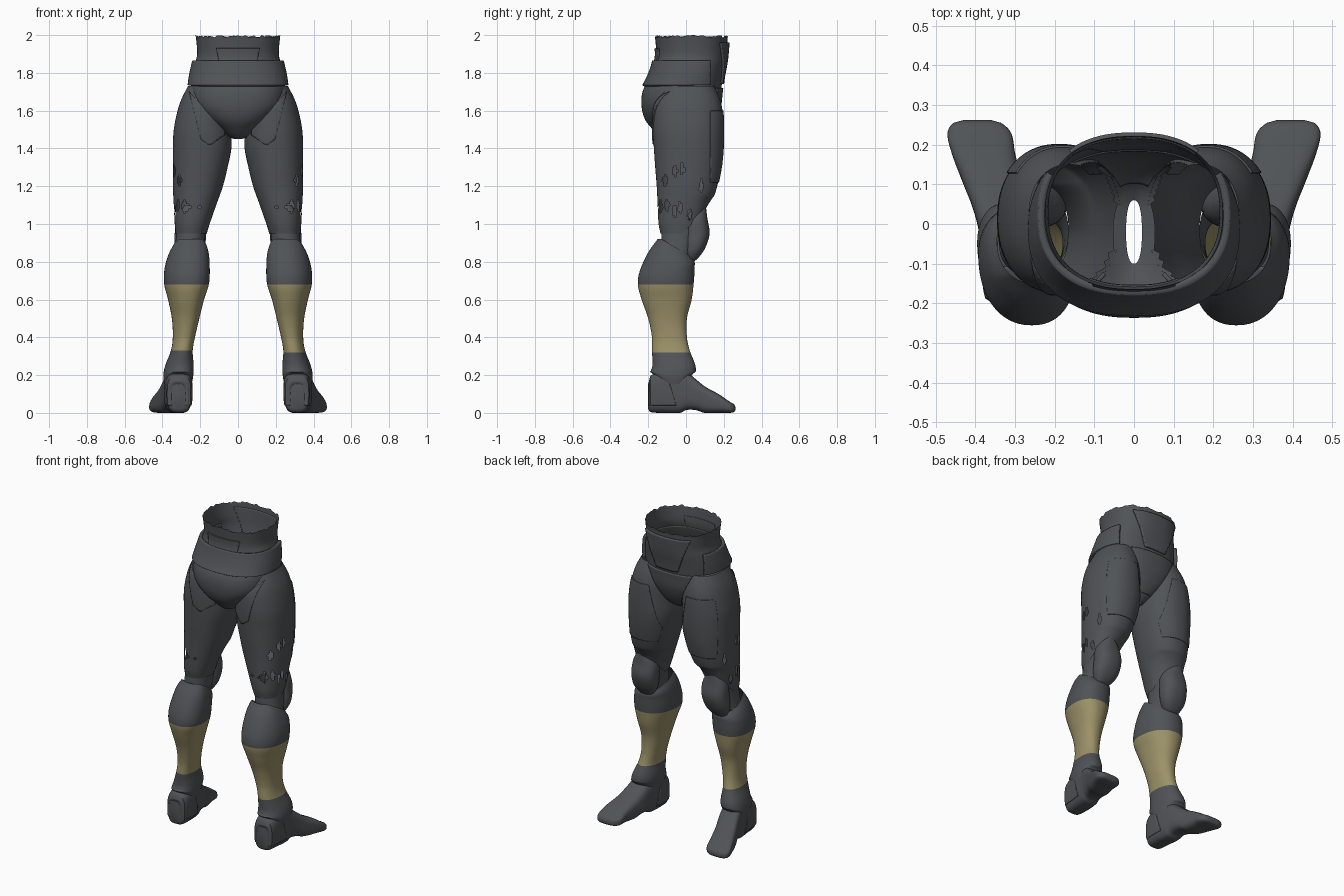
import bpy, bmesh, math, random
from mathutils import Vector

random.seed(4)
cube = bpy.data.objects.get("Cube")
if cube:
    bpy.data.objects.remove(cube)


def material(name, rgb):
    m = bpy.data.materials.new(name)
    m.use_nodes = True
    m.diffuse_color = (*rgb, 1)
    m.node_tree.nodes["Principled BSDF"].inputs["Base Color"].default_value = (*rgb, 1)
    return m


GREY = material("dark_grey", (0.08, 0.087, 0.094))
GOLD = material("dull_gold", (0.33, 0.285, 0.14))


def clamp(v):
    return max(0.0, min(1.0, v))


def at(st, u):
    """Smoothly interpolated section extents (a0, a1, b0, b1) at position u."""
    u = max(st[0][0], min(st[-1][0], u))
    i = max(j for j in range(len(st) - 1) if st[j][0] <= u)
    h = st[i + 1][0] - st[i][0]
    t = (u - st[i][0]) / h

    def slope(j, c):
        lo, hi = st[max(j - 1, 0)], st[min(j + 1, len(st) - 1)]
        return (hi[c] - lo[c]) / (hi[0] - lo[0])

    return [st[i][c] * (1 + 2 * t) * (1 - t) ** 2 + st[i + 1][c] * t * t * (3 - 2 * t)
            + h * (slope(i, c) * t * (1 - t) ** 2 - slope(i + 1, c) * t * t * (1 - t))
            for c in range(1, 5)]


def inside(st, co, p, limit):
    """Whether a point lies within a vertical loft shrunk by limit."""
    if not st[0][0] < co.z < st[-1][0]:
        return False
    a0, a1, b0, b1 = at(st, co.z)
    dx = abs(2 * co.x - a0 - a1) / (a1 - a0)
    dy = abs(2 * co.y - b0 - b1) / (b1 - b0)
    return dx ** (2 / p) + dy ** (2 / p) < limit


def loft(st, axis="z", p=0.9, k=0.0, step=0.012, grow=0.0, warp=None, caps=False, segs=96):
    """Skin rounded sections along an axis; k leans each section sideways."""
    bm = bmesh.new()
    n = math.ceil((st[-1][0] - st[0][0]) / step)
    rings = []
    for i in range(n + 1):
        u = st[0][0] + (st[-1][0] - st[0][0]) * i / n
        a0, a1, b0, b1 = at(st, u)
        ring = []
        for j in range(segs):
            t = math.tau * j / segs
            c = math.copysign(abs(math.cos(t)) ** p, math.cos(t))
            s = math.copysign(abs(math.sin(t)) ** p, math.sin(t))
            a = (a0 + a1) / 2 + ((a1 - a0) / 2 + grow) * (c * math.sqrt(1 - k * k) + k * s)
            b = (b0 + b1) / 2 + ((b1 - b0) / 2 + grow) * s
            co = Vector((a, b, u)) if axis == "z" else Vector((a, u, b))
            if warp:
                warp(co)
            ring.append(bm.verts.new(co))
        rings.append(ring)
    for r, q in zip(rings, rings[1:]):
        for j in range(segs):
            m = (j + 1) % segs
            bm.faces.new((r[j], r[m], q[m], q[j]))
    if caps:
        bm.faces.new(rings[0][::-1])
        bm.faces.new(rings[-1])
    if axis == "y":
        bmesh.ops.reverse_faces(bm, faces=bm.faces)
    return bm


def cut(bm, planes):
    """Trim to the positive side of every plane (point, normal)."""
    for co, no in planes:
        geom = bm.verts[:] + bm.edges[:] + bm.faces[:]
        bmesh.ops.bisect_plane(bm, geom=geom, plane_co=co, plane_no=no, clear_inner=True)
    return bm


def remove_faces(bm, rule):
    dead = [f for f in bm.faces if rule(f.calc_center_median())]
    bmesh.ops.delete(bm, geom=dead, context="FACES")


def finish(name, bm, side=1, thick=0, rule=None):
    if side < 0:
        for v in bm.verts:
            v.co.x *= -1
        bmesh.ops.reverse_faces(bm, faces=bm.faces)
    if rule:
        for f in bm.faces:
            f.material_index = int(rule(f.calc_center_median()))
    me = bpy.data.meshes.new(name)
    bm.to_mesh(me)
    bm.free()
    me.materials.append(GREY)
    me.materials.append(GOLD)
    ob = bpy.data.objects.new(name, me)
    bpy.context.collection.objects.link(ob)
    bpy.ops.object.select_all(action="DESELECT")
    ob.select_set(True)
    bpy.context.view_layer.objects.active = ob
    bpy.ops.object.shade_smooth_by_angle(angle=math.radians(40))
    if thick:
        mod = ob.modifiers.new("thickness", "SOLIDIFY")
        mod.thickness = thick
        mod.offset = -1


# Section tables: position, then low and high extents on the two other axes
PELVIS = [(1.45, -.02, .02, -.1, .06), (1.46, -.05, .05, -.13, .08), (1.5, -.1, .1, -.175, .12),
          (1.55, -.17, .17, -.215, .15), (1.62, -.235, .235, -.235, .175), (1.7, -.25, .25, -.23, .185),
          (1.78, -.243, .243, -.19, .195), (1.85, -.228, .228, -.165, .208),
          (1.9, -.216, .216, -.157, .214), (2, -.224, .224, -.165, .222)]
THIGH = [(.95, .165, .33, -.135, .1), (1, .15, .335, -.145, .11), (1.1, .115, .34, -.15, .135),
         (1.2, .08, .345, -.155, .165), (1.3, .055, .345, -.163, .185), (1.4, .035, .345, -.17, .195),
         (1.5, .035, .34, -.175, .197), (1.6, .04, .32, -.17, .193), (1.66, .05, .3, -.155, .18),
         (1.73, .06, .265, -.12, .15)]
SHIN = [(.15, .245, .39, -.165, .03), (.2, .237, .395, -.19, .05), (.25, .235, .385, -.178, .05),
        (.33, .24, .355, -.18, .02), (.4, .228, .345, -.18, .005), (.5, .205, .35, -.2, .005),
        (.6, .18, .37, -.235, .03), (.68, .155, .39, -.255, .04), (.75, .15, .39, -.245, .045),
        (.85, .155, .37, -.2, .045), (.92, .17, .345, -.15, .03)]
KNEE = [(.8, .235, .3, .0, .04), (.82, .21, .315, -.01, .065), (.87, .18, .335, -.01, .1),
        (.95, .168, .335, -.01, .125), (1.03, .175, .325, 0, .113), (1.1, .225, .285, .04, .105)]
SLEEVE = [(.84, .18, .34, -.13, .03), (.93, .175, .328, -.13, .06), (1.02, .165, .32, -.12, .08)]
FOOT = [(-.2, .28, .35, .02, .15), (-.19, .255, .37, .005, .19), (-.12, .245, .38, 0, .22),
        (-.03, .25, .39, 0, .23), (0, .255, .395, .015, .22), (.05, .265, .41, .015, .18),
        (.1, .28, .43, 0, .14), (.18, .3, .46, 0, .095), (.23, .31, .47, 0, .06),
        (.255, .335, .455, .005, .045), (.262, .36, .43, .015, .03)]
# Battle damage on the outer thigh: y, z
HOLES = [(-.11, 1.23), (-.06, 1.28), (-.02, 1.29), (-.1, 1.1), (-.06, 1.07), (-.03, 1.09),
         (.02, 1.05), (.08, 1.2), (-.135, 1.09)]


def ragged_top(co):
    if co.z > 1.995:
        co.z -= random.random() * 0.014


def thigh_hem(co):
    if co.z < 1.15:
        co.z += clamp((co.y + .02) / .12) * (1.15 - co.z) * .6


def shin_hems(co):
    if co.z > .78:
        co.z -= .7 * clamp((co.y + .13) / .17) * (co.z - .78)
    elif co.z < .22:
        co.z += min(1, ((co.y + .07) / .11) ** 2) * (.22 - co.z) * .8


def damaged(c):
    return c.x > .2 and any(abs(c.y - y) / .014 + abs(c.z - z) / .038 < 1 for y, z in HOLES)


# Hollow pelvis with leg openings
bm = loft(PELVIS, p=.85, warp=ragged_top, caps=False)
remove_faces(bm, lambda c: inside(THIGH, Vector((abs(c.x), c.y, c.z)), .9, .85))
finish("pelvis", bm)


def pelvis_plate(name, grow, planes):
    finish(name, cut(loft(PELVIS, p=.85, grow=grow), planes), thick=grow + .004)


pelvis_plate("belt", .018, [((0, 0, 1.735), (0, 0, 1)), ((0, 0, 1.865), (0, 0, -1)),
                            ((0, .13, 0), (0, -1, 0))])
pelvis_plate("lumbar_plate", .008, [((0, 0, 1.8), (0, 0, 1)), ((0, 0, 1.93), (0, 0, -1)),
                                    ((0, 0, 0), (0, -1, 0)), ((-.11, 0, 1.9), (1, 0, .2)),
                                    ((.11, 0, 1.9), (-1, 0, .2))])
pelvis_plate("abdomen_plate", .012, [((0, 0, 1.74), (0, 0, 1)), ((0, 0, 1.96), (0, 0, -1)),
                                     ((0, .05, 0), (0, 1, 0)), ((-.12, 0, 1.85), (1, 0, .4)),
                                     ((.12, 0, 1.85), (-1, 0, .4))])
pelvis_plate("groin_plate", .01, [((0, 0, 1.48), (0, 0, 1)), ((0, 0, 1.72), (0, 0, -1)),
                                  ((0, .03, 0), (0, 1, 0)), ((-.15, 0, 1.7), (1, 0, .5)),
                                  ((.15, 0, 1.7), (-1, 0, .5))])

for side, label in ((1, "left_"), (-1, "right_")):
    # Thigh shell and its raised plates
    bm = loft(THIGH, warp=thigh_hem)
    remove_faces(bm, lambda c: inside(PELVIS, c, .85, .85) or damaged(c))
    finish(label + "thigh", bm, side)
    flap = [((0, -.03, 0), (0, -1, 0)), ((0, 0, 1.42), (0, 0, 1)), ((.07, 0, 0), (1, 0, 0)),
            ((.25, 0, 1.66), (-1, 0, .25)), ((.2, 0, 1.45), (-.7, 0, 1)), ((.1, 0, 1.45), (.7, 0, 1)),
            ((.24, 0, 1.68), (.8, 0, -.75))]
    finish(label + "seat_flap", cut(loft(THIGH, grow=.006), flap), side, .01)
    front = [((0, .13, 0), (0, 1, 0)), ((0, 0, 1.22), (0, 0, 1)), ((0, 0, 1.6), (0, 0, -1)),
             ((.13, 0, 1.58), (1, 0, -.2))]
    finish(label + "thigh_plate", cut(loft(THIGH, grow=.005), front), side, .009)
    # Knee
    finish(label + "knee_sleeve", loft(SLEEVE), side)
    finish(label + "kneecap", loft(KNEE, p=.85, caps=True, segs=48), side)
    # Shin with gold band and flared boot cuff
    finish(label + "shin", loft(SHIN, k=.12, step=.01, warp=shin_hems), side,
           rule=lambda c: .325 < c.z < .685)
    # Foot
    finish(label + "foot", loft(FOOT, axis="y", p=.6, step=.007, caps=True, segs=64), side)
    heel = [((0, -.07, .1), (0, -1, -.3)), ((0, 0, .04), (0, 0, 1))]
    finish(label + "heel_cup", cut(loft(FOOT, axis="y", p=.6, grow=.004, segs=64), heel), side, .008)
